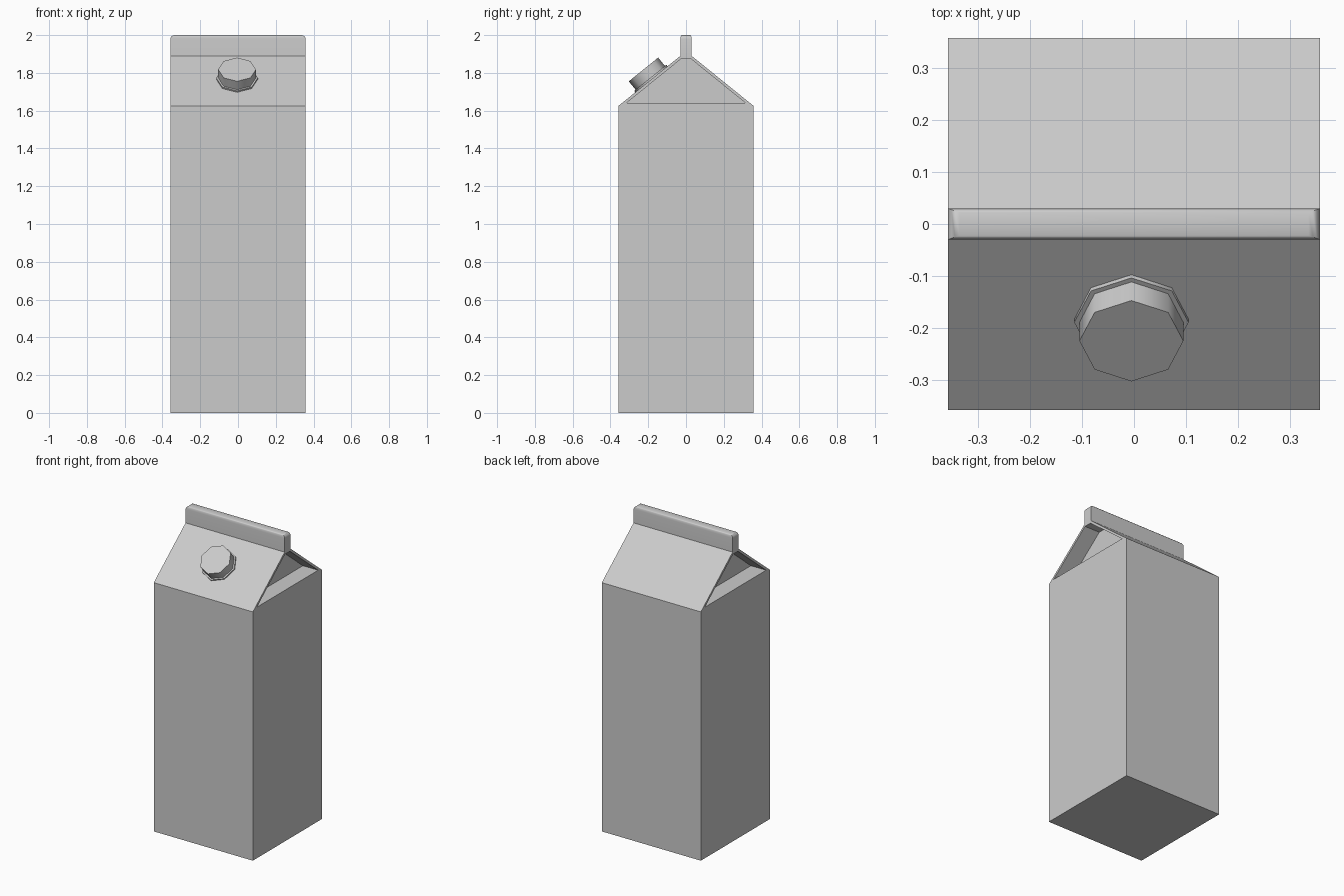
import bpy, bmesh
from math import sin, cos, pi, atan2, radians
from mathutils import Matrix

if "Cube" in bpy.data.objects:
    bpy.data.objects.remove(bpy.data.objects["Cube"])

W, SHOULDER, ROOF, TOP = 0.358, 1.625, 1.89, 2.0   # half width and key heights
FIN = 0.03                                         # half thickness of the top fin


def loft(bm, rings):
    """Skin a closed stack of rings and cap both ends."""
    loops = [[bm.verts.new(p) for p in ring] for ring in rings]
    for a, b in zip(loops, loops[1:]):
        for i in range(len(a)):
            j = (i + 1) % len(a)
            bm.faces.new((a[i], a[j], b[j], b[i]))
    bm.faces.new(loops[0][::-1])
    bm.faces.new(loops[-1])


def rect(hx, hy, z):
    return [(-hx, -hy, z), (hx, -hy, z), (hx, hy, z), (-hx, hy, z)]


def octagon(r, z):
    return [(r * cos(i * pi / 4), r * sin(i * pi / 4), z) for i in range(8)]


def finish(bm, name, angle):
    bm.normal_update()
    mesh = bpy.data.meshes.new(name)
    bm.to_mesh(mesh)
    bm.free()
    ob = bpy.data.objects.new(name, mesh)
    bpy.context.collection.objects.link(ob)
    bpy.ops.object.select_all(action='DESELECT')
    ob.select_set(True)
    bpy.context.view_layer.objects.active = ob
    bpy.ops.object.shade_smooth_by_angle(angle=radians(angle))
    return ob


# Carton: box, gable roof and fin with a rounded top rim
rings = [rect(W, W, 0), rect(W, W, SHOULDER), rect(W, FIN, ROOF)]
for i in range(5):
    a = i * pi / 8
    rings.append(rect(W - 0.022 * (1 - cos(a)), FIN - 0.008 * (1 - cos(a)),
                      TOP - 0.02 + 0.02 * sin(a)))
bm = bmesh.new()
loft(bm, rings)
bm.normal_update()

# Recessed gable ends
gables = [f for f in bm.faces if abs(f.normal.x) > 0.9
          and SHOULDER < f.calc_center_median().z < ROOF]
bmesh.ops.inset_individual(bm, faces=gables, thickness=0.015, use_even_offset=True)
bmesh.ops.inset_individual(bm, faces=gables, thickness=0, depth=-0.11)
finish(bm, "carton", 35)

# Screw cap with base flange, tilted onto the front roof panel
bm = bmesh.new()
loft(bm, [octagon(r, z) for r, z in
          ((0.11, -0.005), (0.11, 0.01), (0.1, 0.01), (0.1, 0.067))])
tilt = atan2(ROOF - SHOULDER, W - FIN)
bm.transform(Matrix.Translation((-0.005, -0.183, 1.766)) @ Matrix.Rotation(tilt, 4, 'X'))
finish(bm, "screw_cap", 46)
